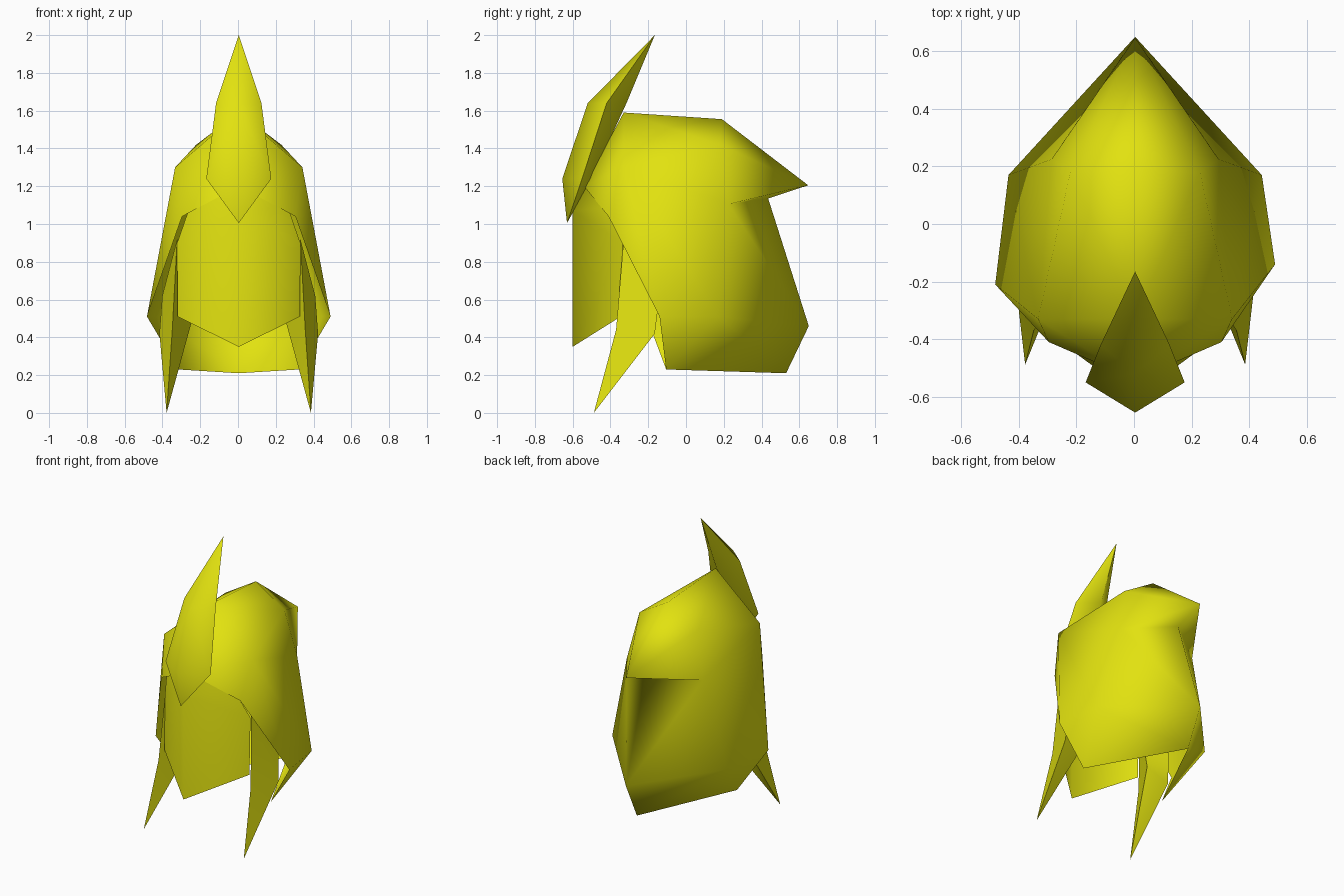
import bpy, bmesh, math
from mathutils import Vector

if "Cube" in bpy.data.objects:
    bpy.data.objects.remove(bpy.data.objects["Cube"])

yellow = bpy.data.materials.new("bright_yellow")
yellow.diffuse_color = (0.76, 0.76, 0.005, 1)
yellow.use_nodes = True
yellow.node_tree.nodes["Principled BSDF"].inputs["Base Color"].default_value = yellow.diffuse_color


def half_part(name, pts, faces, angle=180):
    """Build the right half (x >= 0) from named points, mirror it to the left."""
    bm = bmesh.new()
    v = {k: bm.verts.new(p) for k, p in pts.items()}
    for f in faces:
        bm.faces.new([v[k] for k in f.split()])
    bmesh.ops.recalc_face_normals(bm, faces=bm.faces)
    # make the half face outwards, away from its inner middle
    mid = sum((Vector(p) for p in pts.values()), Vector()) / len(pts)
    if min(p[0] for p in pts.values()) < 0.01:
        mid.x = 0
    if name == "face_plate":
        mid.y = 0
    out = sum((f.calc_center_median() - mid).dot(f.normal) * f.calc_area() for f in bm.faces)
    if out < 0:
        bmesh.ops.reverse_faces(bm, faces=bm.faces)
    me = bpy.data.meshes.new(name)
    bm.to_mesh(me)
    bm.free()
    me.materials.append(yellow)
    ob = bpy.data.objects.new(name, me)
    bpy.context.collection.objects.link(ob)
    ob.location.x = 0.004
    bpy.ops.object.select_all(action='DESELECT')
    ob.select_set(True)
    bpy.context.view_layer.objects.active = ob
    m = ob.modifiers.new("mirror", 'MIRROR')
    m.use_clip = True
    bpy.ops.object.modifier_apply(modifier="mirror")
    bpy.ops.object.shade_smooth_by_angle(angle=math.radians(angle))
    return ob


# open shell with a pointed rear brim; c = centre line, s = side
shell = half_part("helmet_shell", {
    "c_brow": (0, -.54, 1.20), "c_front": (0, -.33, 1.59), "c_top": (0, .19, 1.555),
    "c_tip": (0, .647, 1.205), "c_under": (0, .435, 1.135),
    "c_back": (0, .65, .46), "c_hem": (0, .53, .21),
    "s_brow": (.30, -.41, 1.04), "s_front": (.337, -.33, 1.30), "s_top": (.225, .18, 1.42),
    "s_notch": (.29, .225, 1.105),
    "s_wide": (.486, -.175, .51), "s_hem": (.32, -.105, .23), "s_back": (.44, .17, .51),
}, [
    "c_brow c_front s_front s_brow",
    "s_brow s_front s_wide",
    "c_front c_top s_top s_front",
    "s_front s_top s_notch",
    "s_front s_notch s_back",
    "s_front s_back s_wide",
    "c_top c_tip s_top",
    "c_tip s_notch s_top",
    "c_tip c_under s_notch",
    "c_under c_back s_notch",
    "c_back s_back s_notch",
    "s_wide s_back s_hem",
    "s_back c_back c_hem s_hem",
])
# the widest corners sit slightly askew
for vert in shell.data.vertices:
    if abs(vert.co.x) > .47:
        vert.co.y += math.copysign(.035, vert.co.x)

# bent face plate whose top edge tucks under the brow
half_part("face_plate", {
    "c_low": (0, -.60, .35), "c_high": (0, -.60, 1.07),
    "s_low": (.325, -.345, .51), "s_high": (.326, -.335, .90),
    "c_top": (0, -.525, 1.21), "s_top": (.26, -.41, 1.09),
}, ["c_low s_low s_high c_high", "c_high s_high s_top c_top"])

# spikes hanging beside the face plate, rooted inside the shell
half_part("side_spikes", {
    "tip": (.382, -.488, 0), "front": (.352, -.37, .44), "outer": (.42, -.165, .42),
    "inner": (.25, -.165, .48), "top": (.326, -.33, .92), "root": (.405, -.14, .62),
}, [
    "tip outer front", "tip front inner", "tip inner outer",
    "top front outer", "top outer root", "top inner front", "top root inner",
    "root outer inner",
], 60)

# forehead crest leaning back to a point
half_part("crest", {
    "tip": (0, -.165, 2.0), "c_mid": (0, -.52, 1.64), "c_low": (0, -.655, 1.24),
    "bottom": (0, -.63, 1.005), "s_mid": (.12, -.42, 1.64), "s_low": (.172, -.55, 1.24),
    "b_mid": (0, -.315, 1.64), "b_low": (0, -.50, 1.24),
}, [
    "tip c_mid s_mid", "c_mid c_low s_low s_mid", "c_low bottom s_low",
    "tip s_mid b_mid", "s_mid s_low b_low b_mid", "s_low bottom b_low",
], 75)
